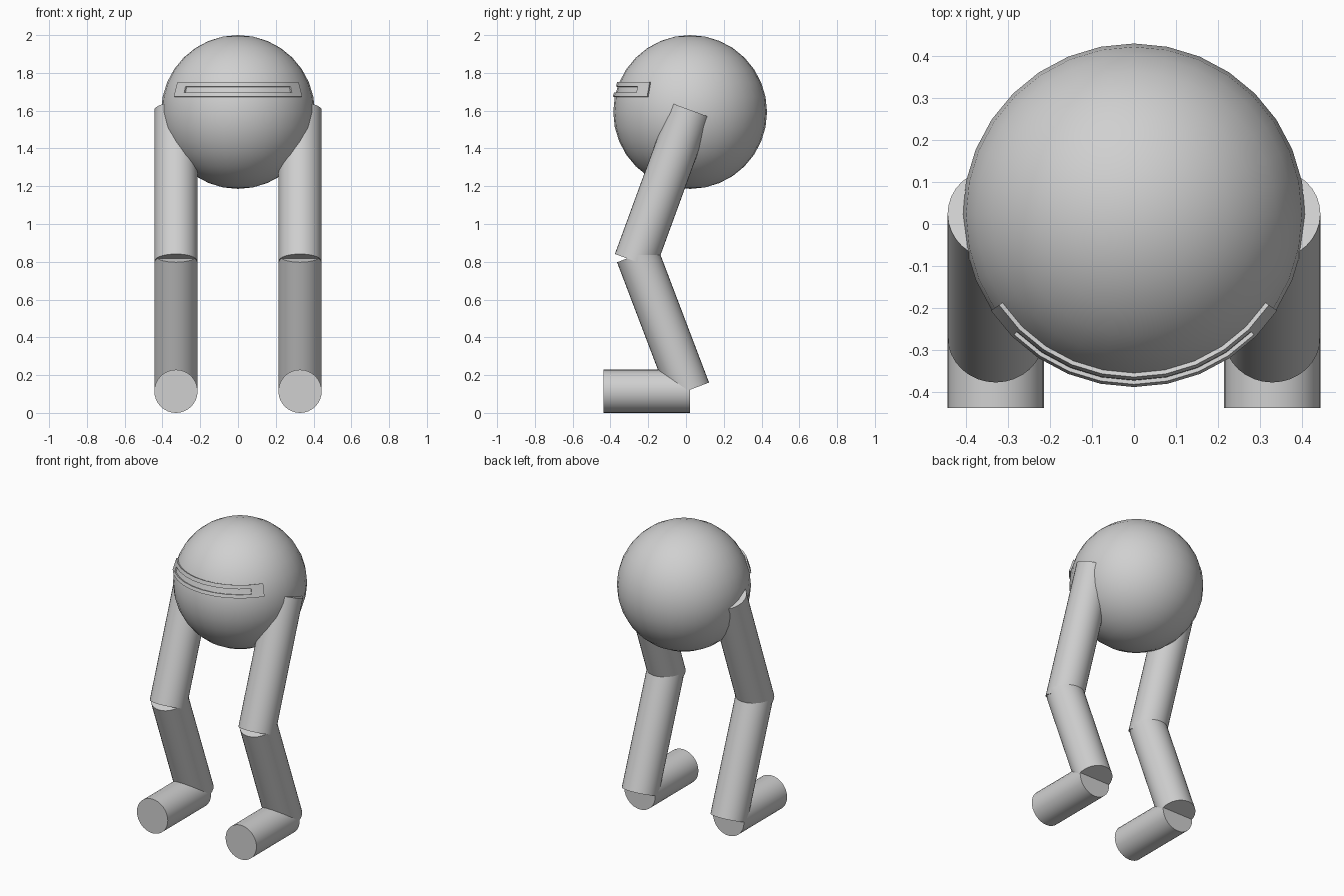
import bpy, bmesh, math
from mathutils import Vector

if "Cube" in bpy.data.objects:
    bpy.data.objects.remove(bpy.data.objects["Cube"])

R = 0.407                              # body radius
CENTER = Vector((0, 0.022, 1.593))     # body centre
STEP = math.radians(11.25)             # one body facet
LEG_R, LEG_X = 0.1145, 0.3285

grey = bpy.data.materials.new("light_grey")
grey.diffuse_color = (0.63, 0.63, 0.63, 1)
grey.use_nodes = True
grey.node_tree.nodes["Principled BSDF"].inputs["Base Color"].default_value = grey.diffuse_color


def finish(ob, name):
    ob.name = name
    ob.data.materials.append(grey)
    bpy.ops.object.select_all(action='DESELECT')
    ob.select_set(True)
    bpy.context.view_layer.objects.active = ob
    bpy.ops.object.shade_smooth_by_angle(angle=math.radians(30))
    return ob


def tube(name, a, b):
    """Capped cylinder between two points."""
    a, b = Vector(a), Vector(b)
    d = b - a
    bpy.ops.mesh.primitive_cylinder_add(
        vertices=32, radius=LEG_R, depth=d.length, location=(a + b) / 2,
        rotation=d.to_track_quat('Z', 'X').to_euler())
    return finish(bpy.context.object, name)


# Round body
bpy.ops.mesh.primitive_uv_sphere_add(segments=32, ring_count=16, radius=R, location=CENTER)
finish(bpy.context.object, "body")

# Legs: thigh, shin and foot on each side
for side, s in (("left", 1), ("right", -1)):
    x = s * LEG_X
    tube(side + "_thigh", (x, -0.269, 0.802), (x, 0.024, 1.603))
    tube(side + "_shin", (x, 0.015, 0.120), (x, -0.258, 0.838))
    tube(side + "_foot", (x, 0.02, LEG_R), (x, -0.437, LEG_R))

# Visor: a raised band one facet high, with a sunken slot
bm = bmesh.new()


def on_body(angle, t, lift):
    """Point on the facet row, t = 0 at its lower edge and 1 at its upper edge."""
    r = R + lift
    rad = r * (math.cos(STEP) * (1 - t) + math.cos(2 * STEP) * t)
    z = r * (math.sin(STEP) * (1 - t) + math.sin(2 * STEP) * t)
    return CENTER + Vector((rad * math.sin(angle), -rad * math.cos(angle), z))


rows = (0, 0.27, 0.69, 1)
grid = [[bm.verts.new(on_body(i * STEP, t, 0.0105)) for t in rows] for i in range(-5, 6)]
slot = []
for i in range(10):
    for j in range(3):
        f = bm.faces.new((grid[i][j], grid[i + 1][j], grid[i + 1][j + 1], grid[i][j + 1]))
        if j == 1 and 1 <= i <= 8:
            slot.append(f)


def sink(geom, depth):
    for v in geom:
        if isinstance(v, bmesh.types.BMVert):
            v.co -= (v.co - CENTER).normalized() * depth


# Rim walls reach into the body, slot floor stays just above it
rim = [e for e in bm.edges if e.is_boundary]
sink(bmesh.ops.extrude_edge_only(bm, edges=rim)["geom"], 0.02)
sink(bmesh.ops.extrude_face_region(bm, geom=slot)["geom"], 0.0095)
bmesh.ops.delete(bm, geom=[f for f in slot if f.is_valid], context='FACES')
bmesh.ops.recalc_face_normals(bm, faces=bm.faces)
mesh = bpy.data.meshes.new("visor")
bm.to_mesh(mesh)
bm.free()
visor = bpy.data.objects.new("visor", mesh)
bpy.context.collection.objects.link(visor)
finish(visor, "visor")
